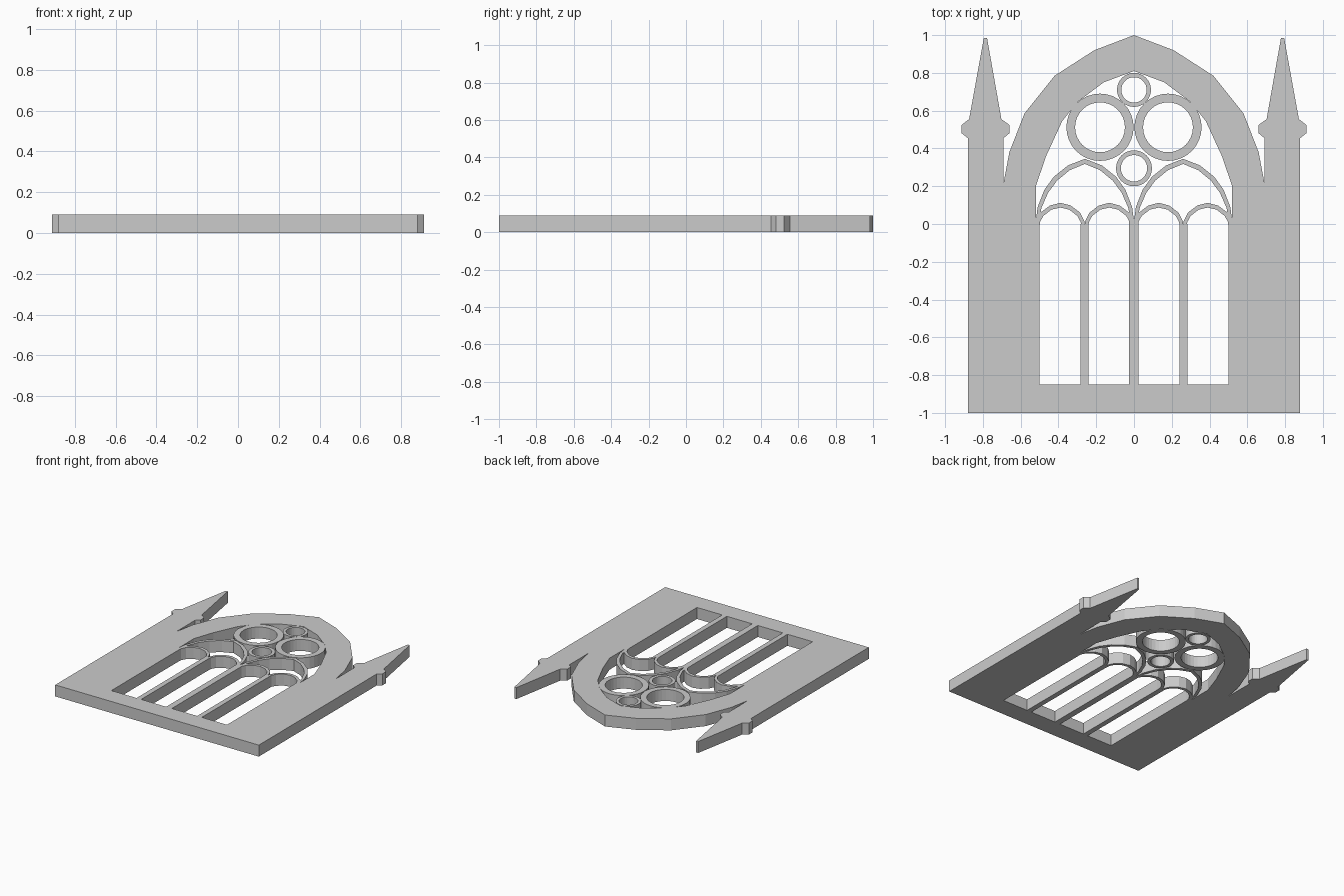
import bpy, bmesh, math

if "Cube" in bpy.data.objects:
    bpy.data.objects.remove(bpy.data.objects["Cube"])

T = 0.09  # thickness of the whole panel


def extrude(name, polys):
    """Flat polygons sharing edges, extruded into one solid from z=0 to z=T."""
    bm = bmesh.new()
    for poly in polys:
        bm.faces.new([bm.verts.new((x, y, 0)) for x, y in poly])
    bmesh.ops.remove_doubles(bm, verts=bm.verts, dist=1e-5)
    res = bmesh.ops.extrude_face_region(bm, geom=bm.faces[:], use_keep_orig=True)
    top = [v for v in res["geom"] if isinstance(v, bmesh.types.BMVert)]
    bmesh.ops.translate(bm, verts=top, vec=(0, 0, T))
    bmesh.ops.recalc_face_normals(bm, faces=bm.faces[:])
    me = bpy.data.meshes.new(name)
    bm.to_mesh(me)
    bm.free()
    ob = bpy.data.objects.new(name, me)
    bpy.context.collection.objects.link(ob)
    return ob


def strip(name, outer, inner):
    """Solid band between two outlines with equal point counts."""
    extrude(name, [(outer[i], outer[i + 1], inner[i + 1], inner[i])
                   for i in range(len(outer) - 1)])


def arch(name, outer, inner, cx=0.0):
    """Arch band from right-half outlines (springing to apex), mirrored about cx."""
    def full(half):
        return ([(cx + x, y) for x, y in half] +
                [(cx - x, y) for x, y in reversed(half[:-1])])
    strip(name, full(outer), full(inner))


def ring(name, cx, cy, r_out, r_in, n=32):
    def circle(r):
        return [(cx + r * math.cos(2 * math.pi * i / n),
                 cy + r * math.sin(2 * math.pi * i / n)) for i in range(n + 1)]
    strip(name, circle(r_out), circle(r_in))


def box(name, x0, x1, y0, y1):
    extrude(name, [[(x0, y0), (x1, y0), (x1, y1), (x0, y1)]])


# Side piers with pinnacles
pier = [(0.5, -1), (0.88, -1), (0.88, 0.455), (0.912, 0.48), (0.912, 0.525),
        (0.873, 0.555), (0.795, 0.985), (0.778, 0.985), (0.702, 0.555),
        (0.66, 0.525), (0.66, 0.48), (0.69, 0.455), (0.69, 0), (0.5, 0)]
for side, s in (("right", 1), ("left", -1)):
    extrude("pier_" + side, [[(s * x, y) for x, y in pier]])

# Sill and main pointed arch
box("sill", -0.5, 0.5, -1, -0.85)
arch("main_arch",
     [(0.69, 0), (0.69, 0.22), (0.66, 0.38), (0.58, 0.585), (0.42, 0.785), (0.21, 0.92), (0, 1)],
     [(0.52, 0), (0.52, 0.2), (0.465, 0.36), (0.38, 0.545), (0.30, 0.645), (0.16, 0.75), (0, 0.81)])

# Mullions
box("mullion_centre", -0.026, 0.023, -0.85, 0.03)
for side, s in (("right", 1), ("left", -1)):
    box("mullion_" + side, s * 0.262 - 0.02, s * 0.262 + 0.02, -0.85, 0.0)

# Paired sub-arches
for side, s in (("right", 1), ("left", -1)):
    arch("sub_arch_" + side,
         [(0.262, 0), (0.25, 0.09), (0.215, 0.18), (0.165, 0.25), (0.09, 0.31), (0, 0.345)],
         [(0.243, 0), (0.23, 0.085), (0.195, 0.165), (0.147, 0.23), (0.08, 0.285), (0, 0.318)],
         s * 0.26)

# Four lancet heads
for i, cx in enumerate((-0.39, -0.131, 0.131, 0.39)):
    arch("lancet_head_%d" % (i + 1),
         [(0.13, -0.05), (0.127, 0.015), (0.105, 0.06), (0.055, 0.098), (0, 0.112)],
         [(0.112, -0.05), (0.108, 0.01), (0.09, 0.043), (0.047, 0.076), (0, 0.087)], cx)

# Tracery rings
ring("ring_right", 0.18, 0.512, 0.178, 0.132)
ring("ring_left", -0.18, 0.512, 0.178, 0.132)
ring("ring_top", 0, 0.71, 0.09, 0.067)
ring("ring_bottom", 0, 0.295, 0.095, 0.07)
